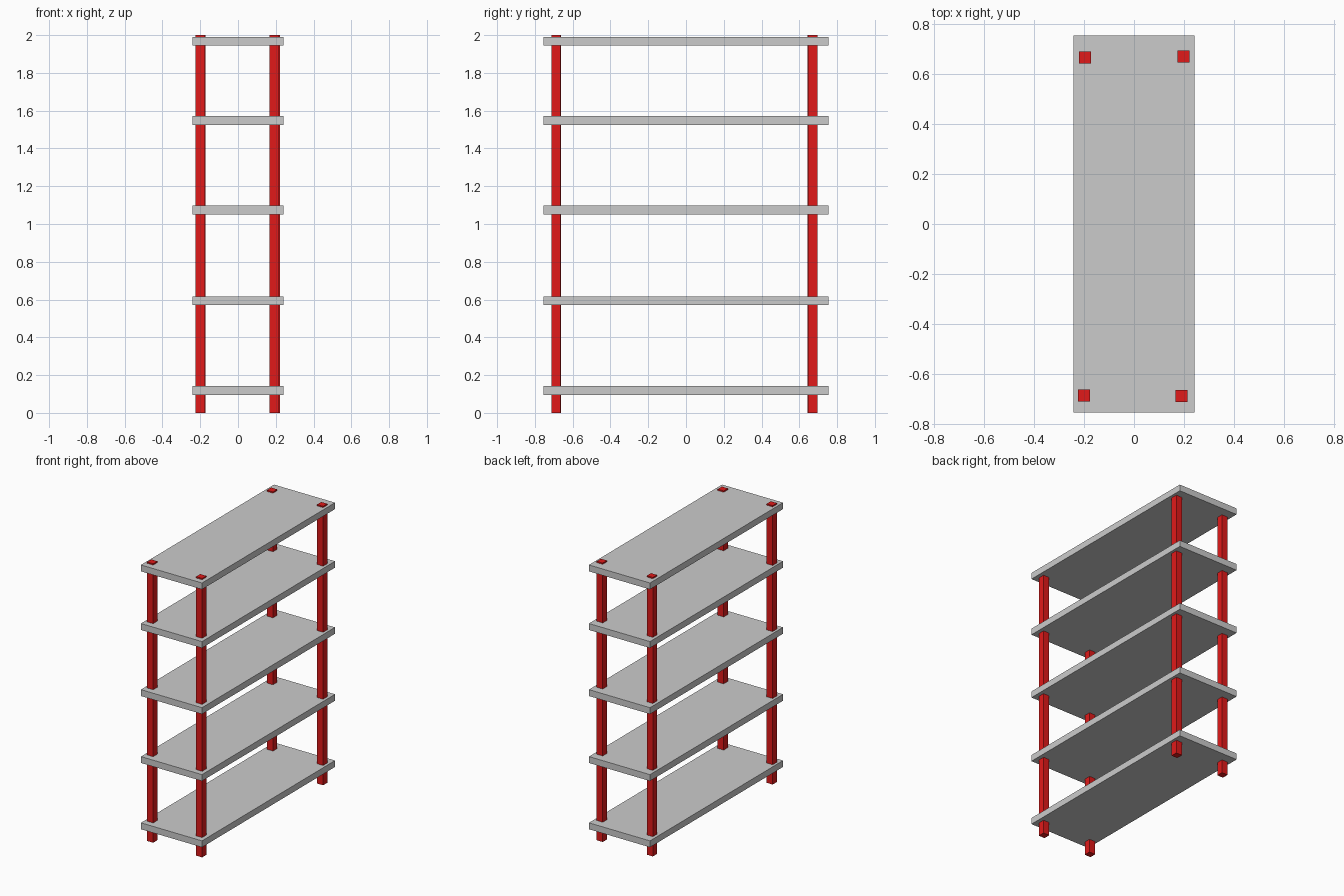
import bpy

if "Cube" in bpy.data.objects:
    bpy.data.objects.remove(bpy.data.objects["Cube"])

SHELF_SIZE = (0.484, 1.508, 0.046)
POST_SIZE = (0.048, 0.048, 2.0)

red = bpy.data.materials.new("red_paint")
red.diffuse_color = (0.75, 0.01, 0.01, 1)
red.use_nodes = True
red.node_tree.nodes["Principled BSDF"].inputs["Base Color"].default_value = red.diffuse_color


def box(name, center, size, material=None):
    bpy.ops.mesh.primitive_cube_add(size=1, location=center)
    obj = bpy.context.object
    obj.name = name
    obj.scale = size
    bpy.ops.object.transform_apply(location=False, rotation=False, scale=True)
    if material:
        obj.data.materials.append(material)
    return obj


# Five flat shelf boards, bottom to top
for i, z in enumerate((0.119, 0.594, 1.074, 1.548, 1.968)):
    box(f"shelf_{i + 1}", (0, 0, z), SHELF_SIZE)

# Four square posts running through the boards, placed slightly unevenly
posts = {
    "front_left_post": (-0.20, -0.686),
    "front_right_post": (0.19, -0.688),
    "back_left_post": (-0.196, 0.666),
    "back_right_post": (0.198, 0.671),
}
for name, (x, y) in posts.items():
    box(name, (x, y, POST_SIZE[2] / 2), POST_SIZE, red)
